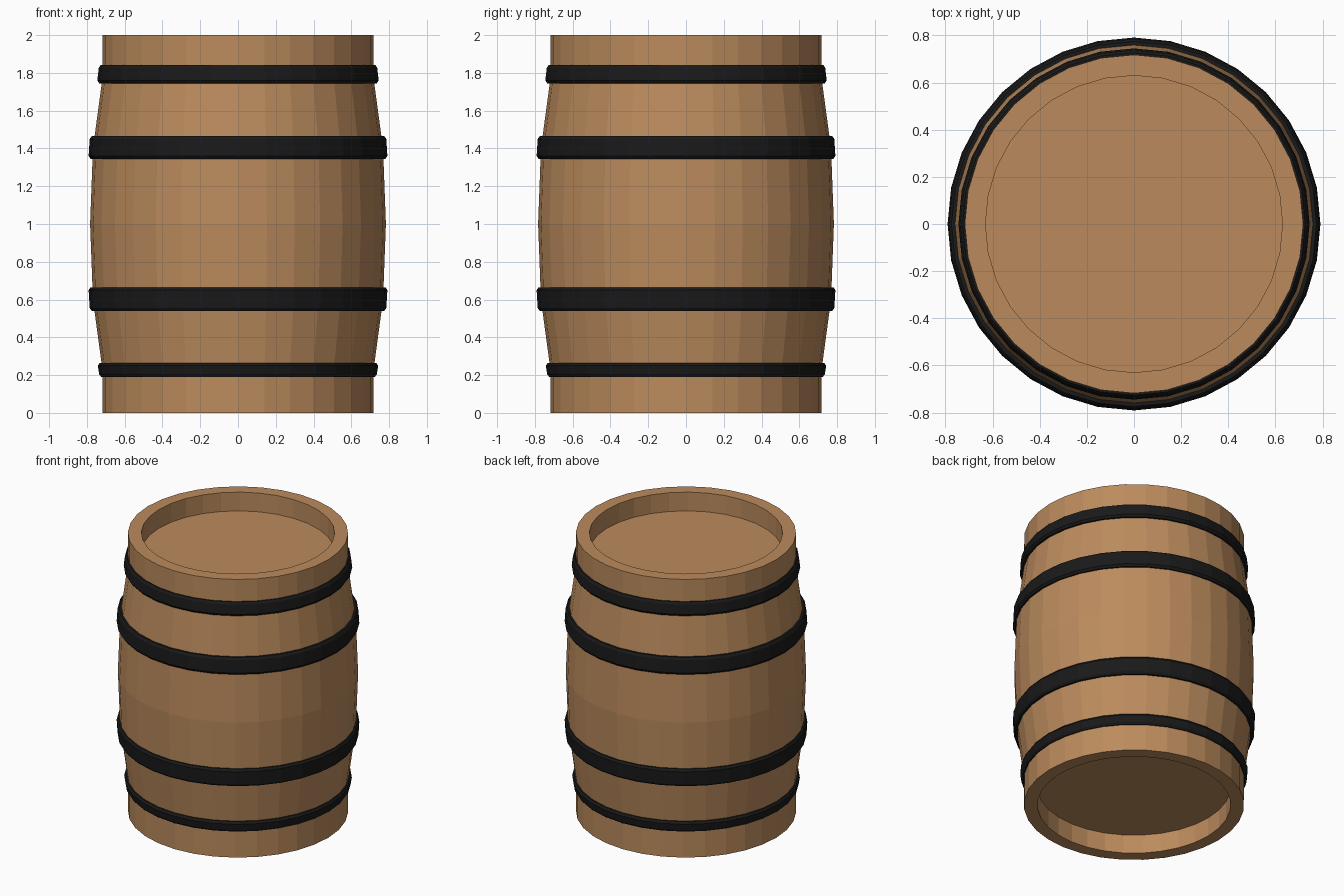
import bpy, bmesh
from math import cos, sin, tau

if "Cube" in bpy.data.objects:
    bpy.data.objects.remove(bpy.data.objects["Cube"])

SIDES = 32


def material(name, rgb):
    m = bpy.data.materials.new(name)
    m.diffuse_color = (*rgb, 1)
    m.use_nodes = True
    m.node_tree.nodes["Principled BSDF"].inputs["Base Color"].default_value = m.diffuse_color
    return m


def lathe(name, profile, mat, closed=False):
    """Spin an (r, z) profile around z; open profiles get capped ends."""
    bm = bmesh.new()
    rings = [[bm.verts.new((r * cos(tau * i / SIDES), r * sin(tau * i / SIDES), z))
              for i in range(SIDES)] for r, z in profile]
    pairs = list(zip(rings, rings[1:]))
    if closed:
        pairs.append((rings[-1], rings[0]))
    for a, b in pairs:
        for i in range(SIDES):
            j = (i + 1) % SIDES
            bm.faces.new((a[i], a[j], b[j], b[i]))
    if not closed:
        bm.faces.new(rings[0])
        bm.faces.new(rings[-1])
    bmesh.ops.recalc_face_normals(bm, faces=bm.faces)
    mesh = bpy.data.meshes.new(name)
    bm.to_mesh(mesh)
    bm.free()
    mesh.materials.append(mat)
    obj = bpy.data.objects.new(name, mesh)
    bpy.context.collection.objects.link(obj)
    return obj


wood = material("wood", (0.50, 0.26, 0.11))
iron = material("iron", (0.01, 0.01, 0.01))

# Barrel body: recessed lid, rim and bulging wall, mirrored about z = 1
half = [(0.63, 0.135), (0.63, 0), (0.718, 0), (0.718, 0.23), (0.768, 0.6)]
body = half + [(0.783, 1.0)] + [(r, 2 - z) for r, z in reversed(half)]
lathe("barrel_body", body, wood)

# Iron hoops with chamfered edges: name, bottom z, top z, bottom and top radius
hoops = [
    ("bottom_hoop", 0.19, 0.265, 0.735, 0.742),
    ("lower_hoop", 0.54, 0.665, 0.785, 0.791),
    ("upper_hoop", 1.345, 1.465, 0.791, 0.785),
    ("top_hoop", 1.745, 1.842, 0.745, 0.737),
]
BEVEL = 0.015
for name, z0, z1, r0, r1 in hoops:
    lathe(name, [(r0 - 0.04, z0), (r0 - BEVEL * 0.7, z0), (r0, z0 + BEVEL),
                 (r1, z1 - BEVEL), (r1 - BEVEL * 0.7, z1), (r1 - 0.04, z1)],
          iron, closed=True)
